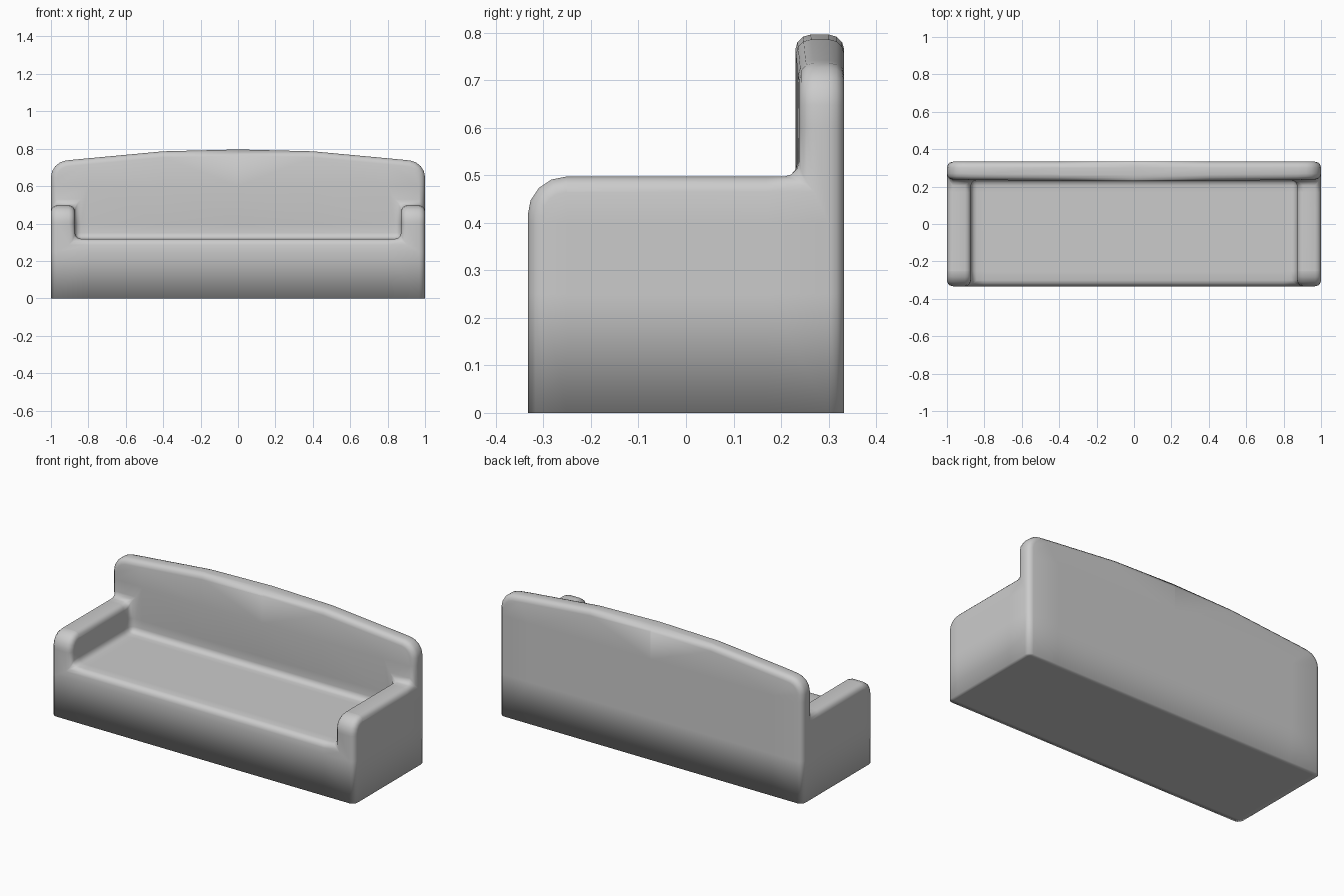
import bpy
import bmesh
from mathutils import Vector

cube = bpy.data.objects.get("Cube")
if cube:
    bpy.data.objects.remove(cube, do_unlink=True)

# Main dimensions
HALF_W, HALF_D = 1.0, 0.333
ARM_X, BACK_Y = 0.872, 0.238
SEAT_Z, ARM_Z = 0.318, 0.497
BACK_TOP = {0.0: 0.796, 0.4: 0.786, ARM_X: 0.742, HALF_W: 0.728}


def material(name, value):
    mat = bpy.data.materials.new(name)
    mat.use_nodes = True
    color = (value, value, value, 1)
    mat.diffuse_color = color
    mat.node_tree.nodes["Principled BSDF"].inputs["Base Color"].default_value = color
    return mat


def raise_faces(bm, faces, height):
    """Extrude a region of top faces upwards to the given height."""
    result = bmesh.ops.extrude_face_region(bm, geom=faces)
    for v in [g for g in result["geom"] if isinstance(g, bmesh.types.BMVert)]:
        v.co.z = height
    bmesh.ops.delete(bm, geom=[f for f in faces if f.is_valid], context="FACES")
    return [g for g in result["geom"] if isinstance(g, bmesh.types.BMFace)]


def bevel(bm, edges, width, segments):
    bmesh.ops.bevel(bm, geom=edges, offset=width, segments=segments,
                    profile=0.5, affect="EDGES", clamp_overlap=True)


def cut(bm, axis, position):
    normal = Vector((0, 0, 0))
    normal[axis] = 1
    bmesh.ops.bisect_plane(bm, geom=bm.verts[:] + bm.edges[:] + bm.faces[:],
                           plane_co=normal * position, plane_no=normal)


def mid(edge):
    return (edge.verts[0].co + edge.verts[1].co) / 2


bm = bmesh.new()

# Floor plan grid, raised to seat height
xs = sorted({s * x for x in BACK_TOP for s in (-1, 1)})
ys = [-HALF_D, BACK_Y, HALF_D]
grid = [[bm.verts.new((x, y, 0)) for x in xs] for y in ys]
for j in range(len(ys) - 1):
    for i in range(len(xs) - 1):
        bm.faces.new((grid[j][i], grid[j][i + 1], grid[j + 1][i + 1], grid[j + 1][i]))
floor = bm.faces[:]
result = bmesh.ops.extrude_face_region(bm, geom=floor, use_keep_orig=True)
top = [g for g in result["geom"] if isinstance(g, bmesh.types.BMFace)]
for v in {v for f in top for v in f.verts}:
    v.co.z = SEAT_Z


def is_back(f):
    return f.calc_center_median().y > BACK_Y


# Arms and backrest rise from the seat, the backrest with an arched top
raised = raise_faces(bm, [f for f in top if is_back(f)
                          or abs(f.calc_center_median().x) > ARM_X], ARM_Z)
back_top = raise_faces(bm, [f for f in raised if is_back(f)], 0.7)
for v in {v for f in back_top for v in f.verts}:
    v.co.z = min(BACK_TOP.items(), key=lambda p: abs(p[0] - abs(v.co.x)))[1]
bmesh.ops.recalc_face_normals(bm, faces=bm.faces[:])
bmesh.ops.dissolve_limit(bm, angle_limit=0.01, verts=bm.verts[:], edges=bm.edges[:])

# Broad rounding: backrest shoulders and arm fronts
broad = []
for e in bm.edges:
    m = mid(e)
    shoulder = m.z > 0.7 and abs(m.x) > 0.99
    arm_front = m.y < -0.33 and abs(m.z - ARM_Z) < 0.01
    if shoulder or arm_front:
        broad.append(e)
bevel(bm, broad, 0.08, 4)

# Soft padding on every remaining crease above the floor
soft = [e for e in bm.edges if len(e.link_faces) == 2
        and e.calc_face_angle() > 0.45 and mid(e).z > 0.001]
bevel(bm, soft, 0.032, 3)

# Support loops so the upholstery shades evenly
for x in (-0.8, -0.4, 0, 0.4, 0.8):
    cut(bm, 0, x)
for y in (-0.25, 0, 0.17):
    cut(bm, 1, y)
for z in (0.25, 0.4, 0.6):
    cut(bm, 2, z)
under = [f for f in bm.faces if f.normal.z < -0.9 and f.calc_center_median().z < 0.001]
bmesh.ops.inset_region(bm, faces=under, thickness=0.03)

# Slight bulge of the backrest cushion
for v in bm.verts:
    if 0.2 < v.co.y < 0.28 and v.co.z > 0.38 and abs(v.co.x) < ARM_X:
        v.co.y -= 0.008 * (1 - v.co.x ** 2)
bmesh.ops.recalc_face_normals(bm, faces=bm.faces[:])

mesh = bpy.data.meshes.new("sofa_body")
bm.to_mesh(mesh)
bm.free()
mesh.materials.append(material("grey_upholstery", 0.6))
for p in mesh.polygons:
    p.use_smooth = True
sofa = bpy.data.objects.new("sofa_body", mesh)
bpy.context.collection.objects.link(sofa)
